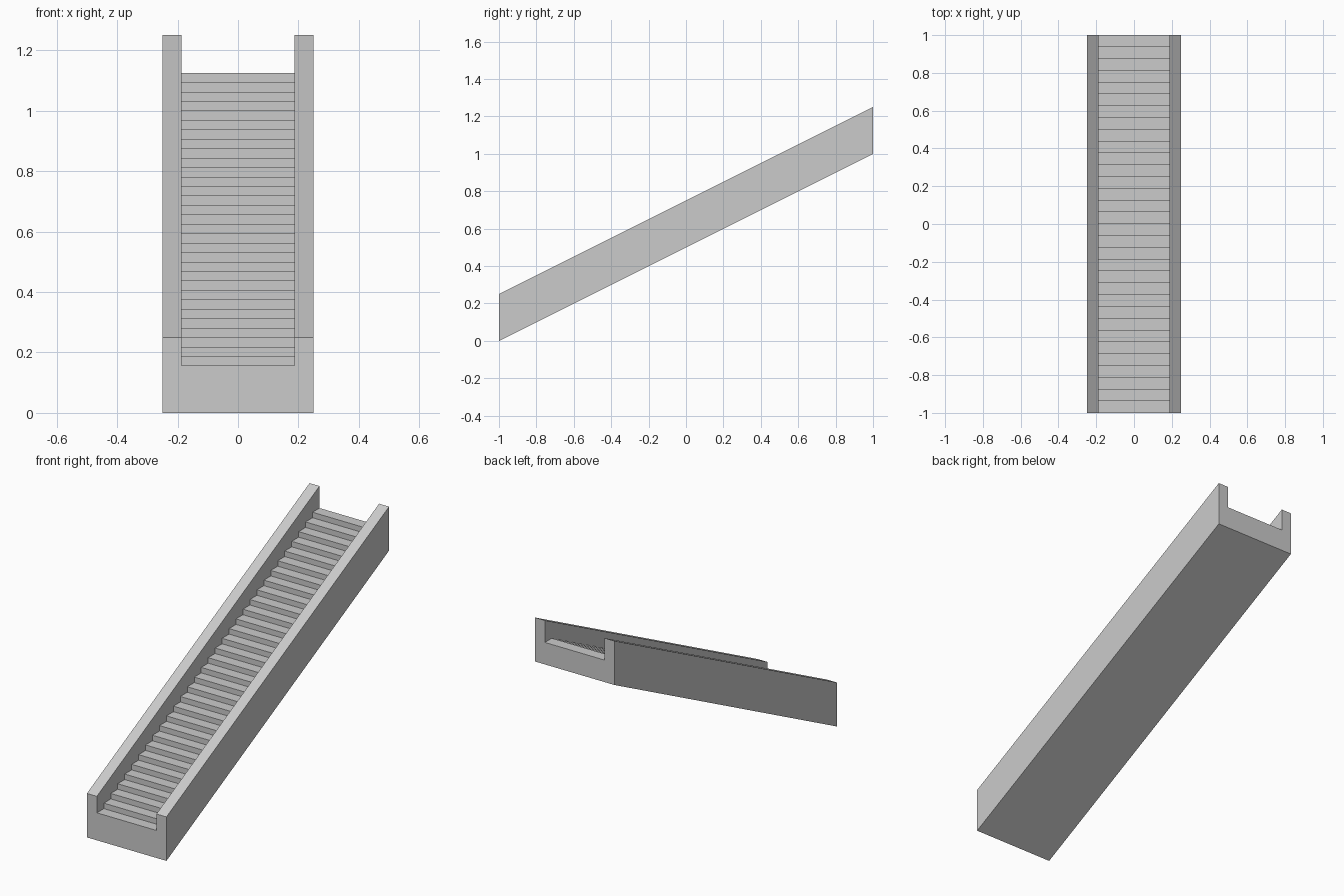
import bpy
import bmesh

cube = bpy.data.objects.get("Cube")
if cube:
    bpy.data.objects.remove(cube, do_unlink=True)

STEPS = 32
RUN = 2 / STEPS
RISE = 1 / STEPS
HALF_WIDTH = 0.25
INNER = 0.1875

grey = bpy.data.materials.new("plain grey")
grey.use_nodes = True
colour = (0.6, 0.6, 0.6, 1)
grey.diffuse_color = colour
grey.node_tree.nodes["Principled BSDF"].inputs["Base Color"].default_value = colour


def extrude_profile(name, profile, x0, x1):
    """Sweep a (y, z) outline along x into a closed solid."""
    bm = bmesh.new()
    face = bm.faces.new([bm.verts.new((x0, y, z)) for y, z in profile])
    swept = bmesh.ops.extrude_face_region(bm, geom=[face])["geom"]
    moved = [v for v in swept if isinstance(v, bmesh.types.BMVert)]
    bmesh.ops.translate(bm, verts=moved, vec=(x1 - x0, 0, 0))
    bmesh.ops.recalc_face_normals(bm, faces=bm.faces)
    mesh = bpy.data.meshes.new(name)
    bm.to_mesh(mesh)
    bm.free()
    mesh.materials.append(grey)
    obj = bpy.data.objects.new(name, mesh)
    bpy.context.collection.objects.link(obj)
    return obj


# Stepped flight with a sloping underside
flight = [(1, 1), (-1, 0)]
for i in range(STEPS):
    z = 0.125 + (i + 1) * RISE
    flight += [(-1 + i * RUN, z), (-1 + (i + 1) * RUN, z)]
extrude_profile("stair_flight", flight, -INNER, INNER)

# Sloping side walls
wall = [(-1, 0), (1, 1), (1, 1.25), (-1, 0.25)]
extrude_profile("left_side_wall", wall, INNER, HALF_WIDTH)
extrude_profile("right_side_wall", wall, -HALF_WIDTH, -INNER)
